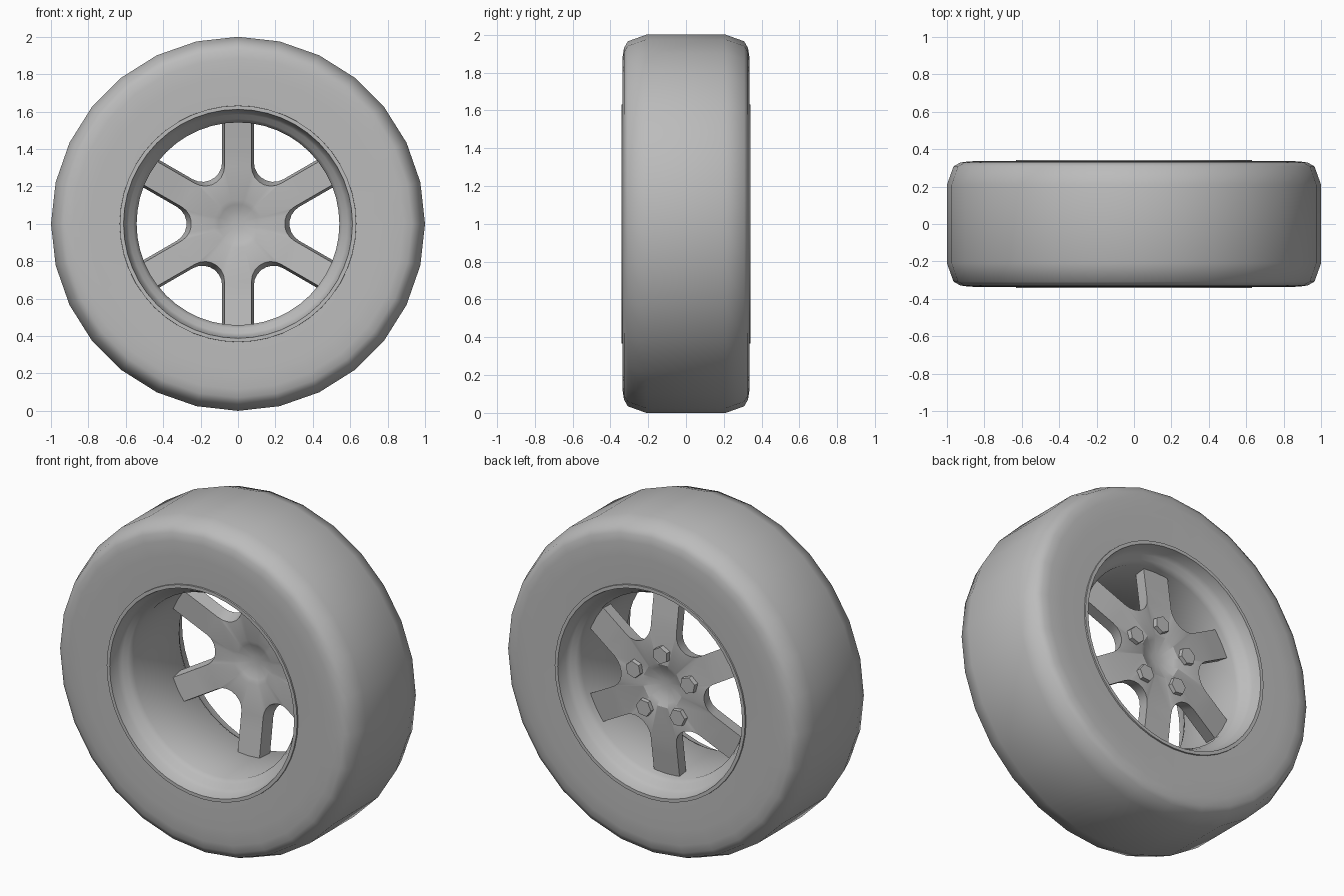
import bpy, bmesh
from math import sin, cos, pi, radians, hypot, atan2

cube = bpy.data.objects.get("Cube")
if cube:
    bpy.data.objects.remove(cube, do_unlink=True)

grey = bpy.data.materials.new("plain grey")
grey.use_nodes = True
colour = (0.5, 0.5, 0.5, 1)
grey.diffuse_color = colour
grey.node_tree.nodes["Principled BSDF"].inputs["Base Color"].default_value = colour


def finish(bm, name, angle):
    """Turn a bmesh into a shaded, coloured object at axle height."""
    bmesh.ops.recalc_face_normals(bm, faces=bm.faces)
    mesh = bpy.data.meshes.new(name)
    bm.to_mesh(mesh)
    bm.free()
    mesh.materials.append(grey)
    ob = bpy.data.objects.new(name, mesh)
    ob.location.z = 1
    bpy.context.collection.objects.link(ob)
    bpy.ops.object.select_all(action='DESELECT')
    ob.select_set(True)
    bpy.context.view_layer.objects.active = ob
    bpy.ops.object.shade_smooth_by_angle(angle=radians(angle))
    return ob


def lathe(name, profile, segments, angle):
    """Spin a closed (radius, y) profile around the axle."""
    bm = bmesh.new()
    rings = []
    for s in range(segments):
        a = pi / 2 + 2 * pi * s / segments
        rings.append([bm.verts.new((r * cos(a), y, r * sin(a))) for r, y in profile])
    for s in range(segments):
        p, q = rings[s - 1], rings[s]
        for i in range(len(profile)):
            bm.faces.new((p[i - 1], p[i], q[i], q[i - 1]))
    return finish(bm, name, angle)


def both_sides(half):
    """Mirror a half profile, listed from the outside edge to the middle."""
    return half + [(r, -y) for r, y in reversed(half)]


# Tyre: flat tread, rounded shoulders, flat sidewalls
shoulder = [(0.63, 0.333), (0.8, 0.337), (0.885, 0.335), (0.93, 0.328), (0.965, 0.308), (1.0, 0.21)]
lathe("tyre", both_sides(shoulder), 28, 50)

# Rim: lip, flared seat and straight barrel
half_rim = [(0.635, 0.29), (0.632, 0.342), (0.612, 0.342), (0.6, 0.285),
            (0.585, 0.262), (0.56, 0.245), (0.542, 0.215)]
lathe("rim", both_sides(half_rim), 48, 35)

# Hub with six spokes and a shallow dish on each face
SPOKES, ARC, FILLET = 6, 8, 0.105
STATIONS = (0.43, 0.36, 0.27)
DISH = 0.13


def sector(width, mid):
    """Outline between two spokes: spoke edge, filleted valley, spoke edge."""
    apex = 2 * width
    c = apex + 2 * FILLET
    pts = [(apex + t * cos(pi / 6), -t * sin(pi / 6)) for t in STATIONS]
    for i in range(ARC):
        a = radians(240 - 120 * i / (ARC - 1))
        pts.append((c + FILLET * cos(a), FILLET * sin(a)))
    pts += [(x, -z) for x, z in reversed(pts[:len(STATIONS)])]
    return [(x * cos(mid) - z * sin(mid), x * sin(mid) + z * cos(mid)) for x, z in pts]


def hub_face(bm, width, level, dish_depth):
    """One face of the hub and spokes; returns its outline vertices."""
    m = len(STATIONS)
    sectors = []
    for k in range(SPOKES):
        pts = sector(width, 2 * pi * k / SPOKES)
        sectors.append([bm.verts.new((x, level - 0.15 * max(0, hypot(x, z) - 0.28), z))
                        for x, z in pts])
    # Spoke strips
    for k in range(SPOKES):
        a, b = sectors[k - 1][::-1], sectors[k]
        for i in range(m):
            bm.faces.new((a[i], a[i + 1], b[i + 1], b[i]))
    # Hub plate running into the dish
    outer = [v for s in sectors for v in s[m:-m]]
    for f in (1, 0.8, 0.55, 0.28):
        ring = []
        for v in outer:
            a = atan2(v.co.z, v.co.x)
            ring.append(bm.verts.new((DISH * f * cos(a), level + dish_depth * (1 - f * f),
                                      DISH * f * sin(a))))
        for i in range(len(ring)):
            bm.faces.new((outer[i - 1], outer[i], ring[i], ring[i - 1]))
        outer = ring
    bm.faces.new(outer)
    return [v for s in sectors for v in s]


bm = bmesh.new()
front = hub_face(bm, 0.072, 0.14, 0.03)
back = hub_face(bm, 0.085, 0.222, -0.035)
for i in range(len(front)):
    bm.faces.new((front[i - 1], front[i], back[i], back[i - 1]))
finish(bm, "hub_and_spokes", 28)

# Five hexagonal wheel bolts on the back of the hub
for n in range(5):
    a = pi / 2 + 2 * pi * n / 5
    bm = bmesh.new()
    low, top = [], []
    for i in range(6):
        b = a + i * pi / 3
        for ring, r, y in ((low, 0.054, 0.2), (top, 0.05, 0.245)):
            ring.append(bm.verts.new((0.19 * cos(a) + r * cos(b), y, 0.19 * sin(a) + r * sin(b))))
    bm.faces.new(low)
    bm.faces.new(top)
    for i in range(6):
        bm.faces.new((low[i - 1], low[i], top[i], top[i - 1]))
    finish(bm, f"wheel_bolt_{n + 1}", 20)
